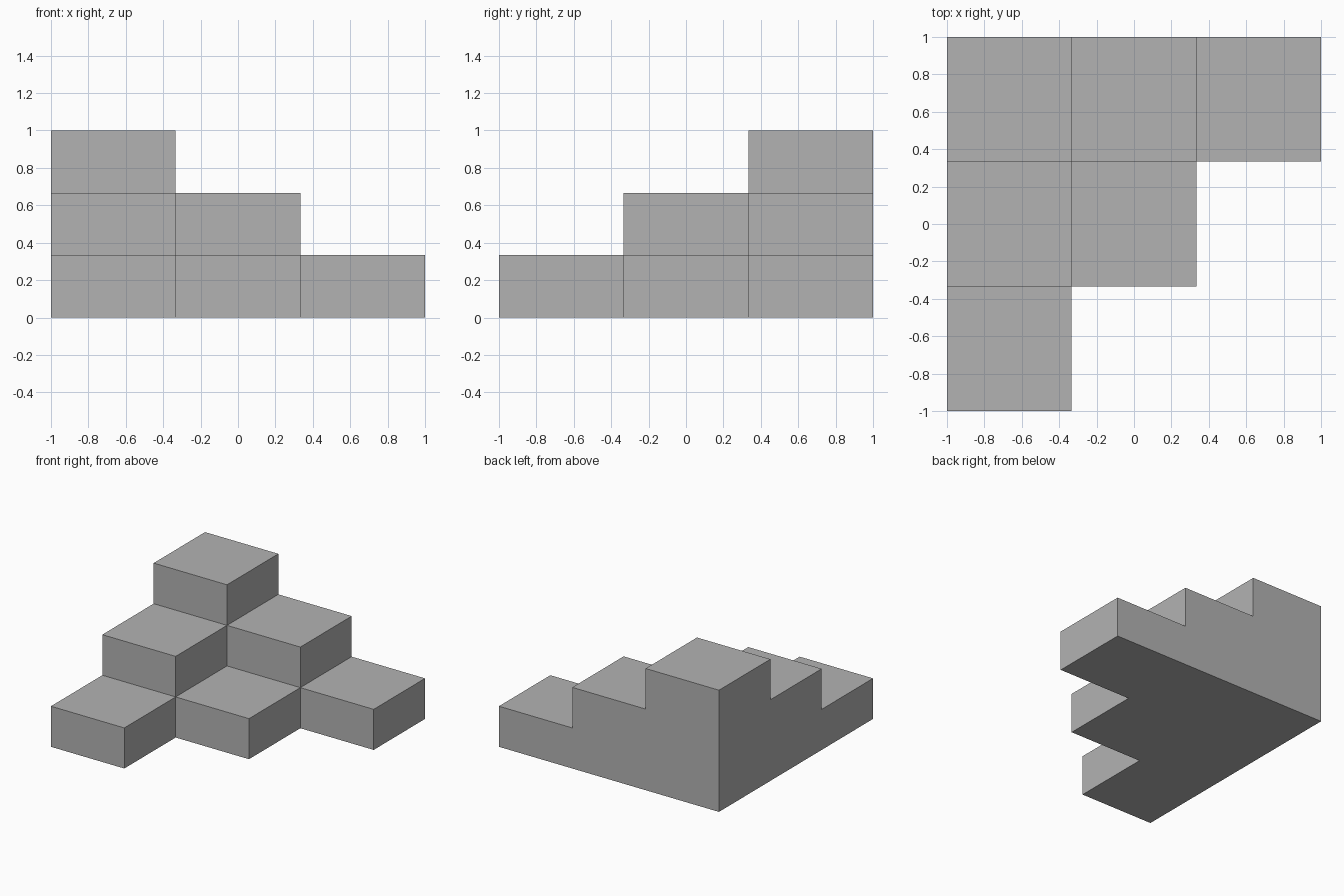
import bpy, bmesh, math

if "Cube" in bpy.data.objects:
    bpy.data.objects.remove(bpy.data.objects["Cube"], do_unlink=True)

STEPS = 3
CELL = 2 / STEPS
RISE = 1 / STEPS

# Single plain material
grey = bpy.data.materials.new("plain_grey")
colour = (0.45, 0.45, 0.45, 1)
grey.use_nodes = True
grey.diffuse_color = colour
grey.node_tree.nodes["Principled BSDF"].inputs["Base Color"].default_value = colour


def filled(i, j, k):
    """Block columns get one rise lower for each cell away from the back right corner."""
    return min(i, j, k) >= 0 and i + j + k < STEPS


def corner(i, j, k):
    return (-1 + i * CELL, 1 - j * CELL, k * RISE)


# Outer shell of the stacked blocks: a face wherever a block meets open air
bm = bmesh.new()
for i in range(STEPS):
    for j in range(STEPS - i):
        for k in range(STEPS - i - j):
            for axis in range(3):
                for side in (0, 1):
                    neighbour = [i, j, k]
                    neighbour[axis] += 2 * side - 1
                    if filled(*neighbour):
                        continue
                    quad = []
                    for u, v in ((0, 0), (1, 0), (1, 1), (0, 1)):
                        p = [i, j, k]
                        p[axis] += side
                        p[(axis + 1) % 3] += u
                        p[(axis + 2) % 3] += v
                        quad.append(bm.verts.new(corner(*p)))
                    bm.faces.new(quad)

# Weld the blocks and merge coplanar faces into clean flat sides
bmesh.ops.remove_doubles(bm, verts=bm.verts, dist=0.001)
bmesh.ops.recalc_face_normals(bm, faces=bm.faces)
bmesh.ops.dissolve_limit(bm, angle_limit=math.radians(1), verts=bm.verts, edges=bm.edges)

mesh = bpy.data.meshes.new("stepped_corner")
bm.to_mesh(mesh)
bm.free()
mesh.materials.append(grey)
stairs = bpy.data.objects.new("stepped_corner", mesh)
bpy.context.collection.objects.link(stairs)
